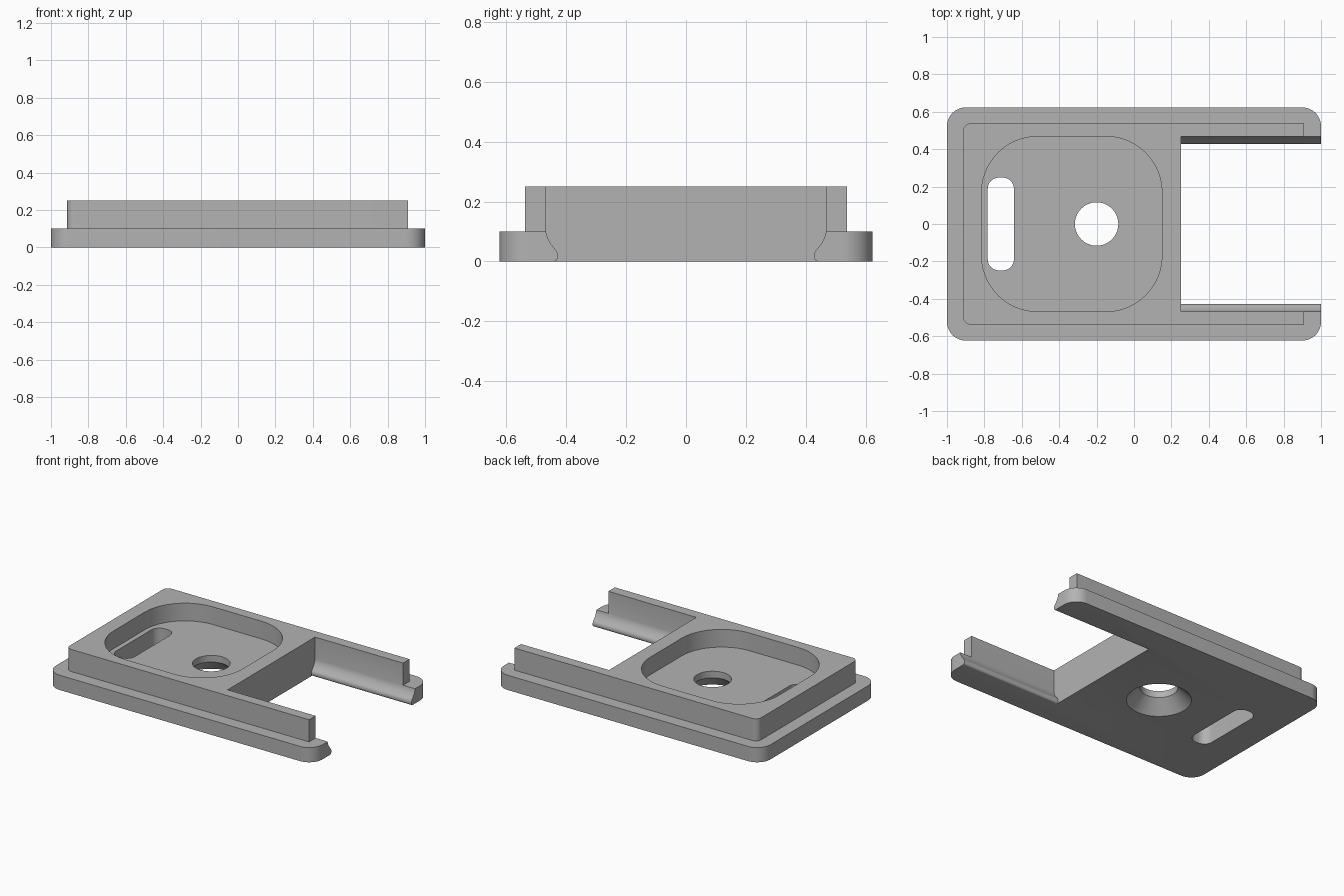
import bpy
import math
from mathutils import Vector
from mathutils.geometry import interpolate_bezier

default = bpy.data.objects.get("Cube")
if default:
    bpy.data.objects.remove(default, do_unlink=True)

grey = bpy.data.materials.new("plain grey")
grey.use_nodes = True
colour = (0.45, 0.45, 0.45, 1)
grey.diffuse_color = colour
grey.node_tree.nodes["Principled BSDF"].inputs["Base Color"].default_value = colour


def loft(name, rings):
    """Solid joining a stack of equal-sized point rings, capped at both ends."""
    n = len(rings[0])
    faces = [tuple(range(n))[::-1], tuple(range(n * (len(rings) - 1), n * len(rings)))]
    for k in range(len(rings) - 1):
        for i in range(n):
            j = (i + 1) % n
            faces.append((k * n + i, k * n + j, k * n + n + j, k * n + n + i))
    mesh = bpy.data.meshes.new(name)
    mesh.from_pydata([p for ring in rings for p in ring], [], faces)
    mesh.materials.append(grey)
    obj = bpy.data.objects.new(name, mesh)
    bpy.context.collection.objects.link(obj)
    return obj


def rounded_block(name, x0, x1, half_y, z0, z1, r_left, r_right, steps=12):
    """Upright block with rounded corners; a zero radius leaves them square."""
    outline = []
    corners = [(x1, 1, r_right), (x0, 1, r_left), (x0, -1, r_left), (x1, -1, r_right)]
    for q, (x, side, r) in enumerate(corners):
        cx = x + (r if x == x0 else -r)
        cy = side * (half_y - r)
        for s in range(steps + 1 if r else 1):
            a = math.pi / 2 * (q + s / steps)
            outline.append((cx + r * math.cos(a), cy + r * math.sin(a)))
    return loft(name, [[(x, y, z) for x, y in outline] for z in (z0, z1)])


def lathe(name, cx, profile, sides=64):
    turns = [2 * math.pi * i / sides for i in range(sides)]
    return loft(name, [[(cx + r * math.cos(a), r * math.sin(a), z) for a in turns]
                       for r, z in profile])


def combine(target, other, operation):
    other.hide_render = True
    mod = target.modifiers.new(operation.title(), 'BOOLEAN')
    mod.operation = operation
    mod.solver = 'EXACT'
    mod.object = other
    bpy.context.view_layer.objects.active = target
    bpy.ops.object.modifier_apply(modifier=mod.name)
    bpy.data.objects.remove(other, do_unlink=True)


# Flange plate with the raised body on top
plate = rounded_block("stepped_plate", -1, 1, 0.623, 0, 0.1, 0.1, 0.1)
combine(plate, rounded_block("raised_body", -0.913, 0.91, 0.538, 0.05, 0.25, 0.04, 0), 'UNION')

# Shallow rounded recess, long slot and countersunk hole
combine(plate, rounded_block("recess", -0.815, 0.15, 0.468, 0.13, 0.4, 0.3, 0.3), 'DIFFERENCE')
combine(plate, rounded_block("slot", -0.782, -0.642, 0.248, -0.1, 0.3, 0.06, 0.06), 'DIFFERENCE')
combine(plate, lathe("countersunk_hole", -0.2,
                     [(0.2, -0.1), (0.2, 0), (0.116, 0.085), (0.116, 0.3)]), 'DIFFERENCE')

# Open notch between the arms, leaving a curved lip along each lower inner edge
upper = interpolate_bezier(*[Vector(p) for p in
                             ((0.468, 0.1), (0.465, 0.075), (0.45, 0.055), (0.435, 0.038))], 8)
lower = interpolate_bezier(*[Vector(p) for p in
                             ((0.435, 0.038), (0.424, 0.025), (0.426, 0), (0.442, 0))], 10)
side = [(0.468, 0.4)] + [tuple(p)[:2] for p in upper + lower[1:]] + [(0.442, -0.1)]
section = [(-y, z) for y, z in side] + side[::-1]
notch = loft("notch", [[(x, y, z) for y, z in section] for x in (0.25, 1.2)])
combine(plate, notch, 'DIFFERENCE')

bpy.ops.object.select_all(action='DESELECT')
plate.select_set(True)
bpy.context.view_layer.objects.active = plate
bpy.ops.object.shade_smooth_by_angle(angle=math.radians(30))
